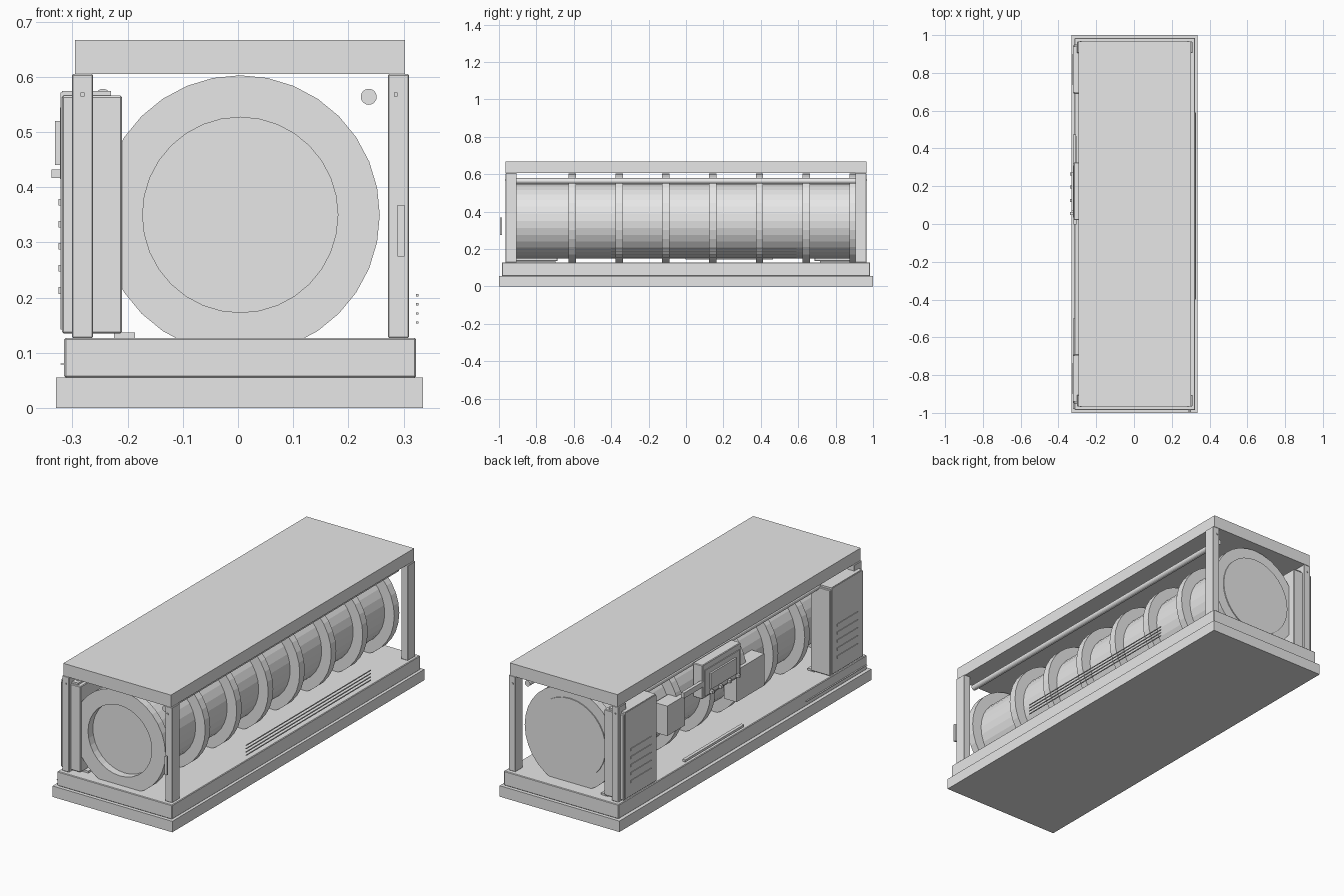
import bpy, bmesh, math

if "Cube" in bpy.data.objects:
    bpy.data.objects.remove(bpy.data.objects["Cube"])

grey = bpy.data.materials.new("light_grey")
grey.diffuse_color = (0.8, 0.8, 0.8, 1)
grey.use_nodes = True
grey.node_tree.nodes["Principled BSDF"].inputs["Base Color"].default_value = grey.diffuse_color


def finish(name, bm, bevel=0):
    me = bpy.data.meshes.new(name)
    bmesh.ops.recalc_face_normals(bm, faces=bm.faces)
    bm.to_mesh(me)
    bm.free()
    ob = bpy.data.objects.new(name, me)
    me.materials.append(grey)
    bpy.context.collection.objects.link(ob)
    if bevel:
        m = ob.modifiers.new("bevel", 'BEVEL')
        m.width = bevel
        m.segments = 1
    return ob


def box(name, x0, x1, y0, y1, z0, z1, bevel=0):
    bm = bmesh.new()
    bmesh.ops.create_cube(bm, size=1)
    for v in bm.verts:
        v.co.x = x0 if v.co.x < 0 else x1
        v.co.y = y0 if v.co.y < 0 else y1
        v.co.z = z0 if v.co.z < 0 else z1
    return finish(name, bm, bevel)


def lathe(name, cx, cz, profile, n):
    """Revolve (radius, y) points about a line along y; closed=first point repeated."""
    bm = bmesh.new()
    rings = []
    for r, y in profile:
        rings.append([bm.verts.new((cx + r * math.sin(2 * math.pi * i / n), y,
                                    cz + r * math.cos(2 * math.pi * i / n))) for i in range(n)])
    pairs = list(zip(rings, rings[1:]))
    if len(profile) > 2:
        pairs.append((rings[-1], rings[0]))
    else:
        bm.faces.new(rings[0])
        bm.faces.new(rings[-1])
    for a, b in pairs:
        for i in range(n):
            j = (i + 1) % n
            bm.faces.new((a[i], a[j], b[j], b[i]))
    return finish(name, bm)


def ring(name, r0, r1, y0, y1):
    return lathe(name, CX, CZ, [(r1, y0), (r1, y1), (r0, y1), (r0, y0)], 32)


CX, CZ = 0.004, 0.35

# Base and roof
box("lower_base", -0.33, 0.335, -1, 1, 0, 0.055)
box("upper_base", -0.315, 0.323, -0.985, 0.985, 0.055, 0.127, 0.003)
box("roof", -0.295, 0.303, -0.965, 0.965, 0.605, 0.667)
box("base_trim_strip", -0.322, -0.313, -0.98, -0.5, 0.079, 0.081)

# Corner posts with small bolts
for s in (-1, 1):
    y0, y1 = sorted((s * 0.965, s * 0.905))
    for side, x0, x1, bx in (("left", -0.301, -0.263, -0.282), ("right", 0.272, 0.31, 0.286)):
        end = "front" if s < 0 else "back"
        box(f"{end}_{side}_post", x0, x1, y0, y1, 0.127, 0.605, 0.002)
        b0, b1 = sorted((s * 0.964, s * 0.969))
        box(f"{end}_{side}_bolt", bx - 0.0035, bx + 0.0035, b0, b1, 0.565, 0.572)

# Handle in front of the right post
box("post_handle", 0.289, 0.302, -0.995, -0.985, 0.275, 0.368)

# Tank with its bands and open front collar
lathe("tank", CX, CZ, [(0.2, -0.905), (0.2, 0.918)], 32)
ring("front_collar", 0.177, 0.253, -0.943, -0.905)
for i in range(7):
    y = -0.607 + 0.25 * i
    ring(f"tank_band_{i + 1}", 0.19, 0.253, y - 0.02, y + 0.02)

# Rails under the roof
for side, x in (("left", -0.245), ("right", 0.237)):
    lathe(f"{side}_rail", x, 0.564, [(0.0145, -0.92), (0.0145, 0.92)], 16)

# Louvred cabinets on the left side
for s in (-1, 1):
    end = "front" if s < 0 else "back"
    y0, y1 = sorted((s * 0.687, s * 0.95))
    box(f"{end}_cabinet", -0.319, -0.21, y0, y1, 0.135, 0.566, 0.003)
    box(f"{end}_cabinet_top", -0.319, -0.23, y0 + 0.01, y1 - 0.01, 0.56, 0.575)
    box(f"{end}_cabinet_door", -0.322, -0.318, y0 + 0.01, y1 - 0.01, 0.142, 0.572)
    for i in range(5):
        z = 0.213 + 0.04 * i
        box(f"{end}_louvre_{i + 1}", -0.325, -0.32, y0 + 0.05, y1 - 0.05, z - 0.006, z + 0.006)
    box(f"{end}_cabinet_foot", -0.225, -0.187, y0 + 0.03, y1 - 0.01, 0.125, 0.137)

# Control box in the middle of the left side
box("control_box", -0.319, -0.265, 0.02, 0.325, 0.405, 0.575, 0.003)
box("control_panel", -0.323, -0.318, 0.035, 0.31, 0.415, 0.545)
box("control_screen", -0.332, -0.322, 0.07, 0.275, 0.44, 0.52)
for i in range(4):
    y = 0.055 + 0.07 * i
    box(f"control_button_{i + 1}", -0.338, -0.322, y - 0.008, y + 0.008, 0.417, 0.432)
box("control_arm", -0.322, -0.306, 0.32, 0.475, 0.468, 0.495)

# Mounting boxes and the cable tray below the controls
box("back_junction_box", -0.26, -0.19, 0.38, 0.52, 0.28, 0.43)
box("front_junction_box", -0.26, -0.19, -0.25, -0.03, 0.24, 0.40)
box("cable_tray", -0.321, -0.305, -0.003, 0.465, 0.143, 0.155)

# Thin rods along the right side
for i in range(4):
    z = 0.155 + 0.0165 * i
    box(f"side_rod_{i + 1}", 0.323, 0.327, -0.4, 0.59, z - 0.002, z + 0.002)
